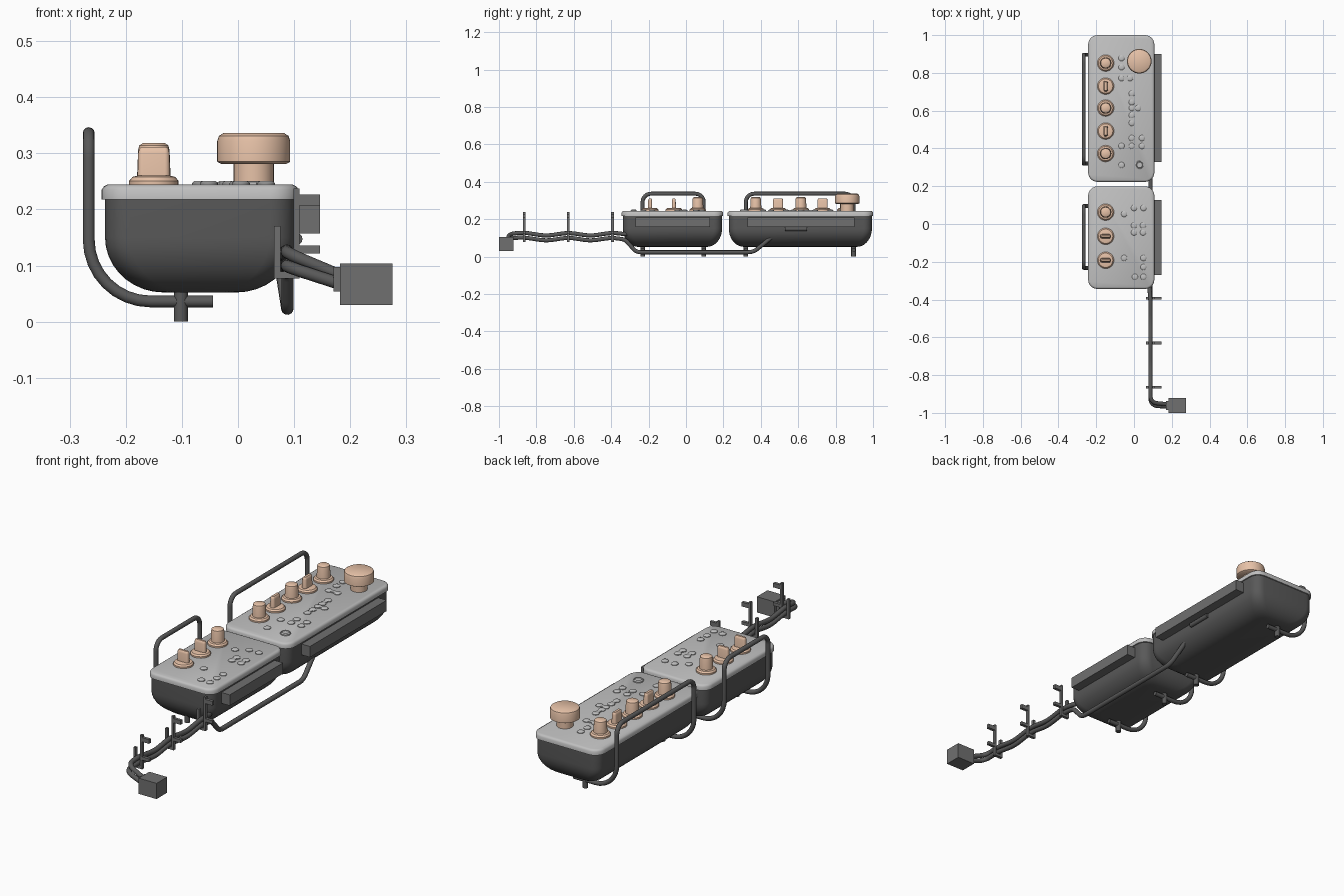
import bpy, bmesh, math
from mathutils import Vector

if "Cube" in bpy.data.objects:
    bpy.data.objects.remove(bpy.data.objects["Cube"])


def material(name, r, g, b):
    m = bpy.data.materials.new(name)
    m.diffuse_color = (r, g, b, 1)
    m.use_nodes = True
    m.node_tree.nodes["Principled BSDF"].inputs["Base Color"].default_value = m.diffuse_color
    return m


DARK = material("dark grey", 0.10, 0.10, 0.10)
MID = material("mid grey", 0.16, 0.16, 0.16)
LIGHT = material("light grey", 0.53, 0.53, 0.53)
TAN = material("tan", 0.80, 0.54, 0.39)


def finish(name, mesh, mat, smooth=True):
    ob = bpy.data.objects.new(name, mesh)
    bpy.context.collection.objects.link(ob)
    mesh.materials.clear()
    mesh.materials.append(mat)
    if smooth:
        bpy.ops.object.select_all(action='DESELECT')
        ob.select_set(True)
        bpy.context.view_layer.objects.active = ob
        bpy.ops.object.shade_smooth_by_angle(angle=math.radians(35))
    return ob


def loft(name, rings, mat):
    """Skin a list of equal-length point rings and cap both ends."""
    bm = bmesh.new()
    vs = [[bm.verts.new(p) for p in ring] for ring in rings]
    n = len(vs[0])
    for a, b in zip(vs, vs[1:]):
        for i in range(n):
            j = (i + 1) % n
            bm.faces.new((a[i], a[j], b[j], b[i]))
    bm.faces.new(vs[0][::-1])
    bm.faces.new(vs[-1])
    bmesh.ops.recalc_face_normals(bm, faces=bm.faces)
    me = bpy.data.meshes.new(name)
    bm.to_mesh(me)
    bm.free()
    return finish(name, me, mat)


def rounded_ring(x0, x1, y0, y1, z, r, seg=6):
    pts = []
    for k, (cx, cy) in enumerate([(x1 - r, y1 - r), (x0 + r, y1 - r), (x0 + r, y0 + r), (x1 - r, y0 + r)]):
        for i in range(seg + 1):
            a = math.pi / 2 * (k + i / seg)
            pts.append((cx + r * math.cos(a), cy + r * math.sin(a), z))
    return pts


def lathe(name, x, y, profile, mat, n=28):
    rings = [[(x + r * math.cos(2 * math.pi * i / n), y + r * math.sin(2 * math.pi * i / n), z)
              for i in range(n)] for r, z in profile]
    return loft(name, rings, mat)


def box(name, x0, x1, y0, y1, z0, z1, mat):
    rings = [[(x0, y0, z), (x1, y0, z), (x1, y1, z), (x0, y1, z)] for z in (z0, z1)]
    return loft(name, rings, mat)


def tube(name, pts, radius, mat):
    """Sweep a round tube along points (x, y, z, corner radius)."""
    P = [Vector(p[:3]) for p in pts]
    path = [P[0]]
    for i in range(1, len(P) - 1):
        u, v = (P[i - 1] - P[i]).normalized(), (P[i + 1] - P[i]).normalized()
        if (u + v).length < 0.01:
            path.append(P[i])
            continue
        half, r = u.angle(v) / 2, pts[i][3]
        t = r / math.tan(half)
        c = P[i] + (u + v).normalized() * r / math.sin(half)
        a, b = (P[i] + u * t - c).normalized(), (P[i] + v * t - c).normalized()
        path += [c + a.slerp(b, k / 8).normalized() * r for k in range(9)]
    path.append(P[-1])
    cu = bpy.data.curves.new(name, 'CURVE')
    cu.dimensions = '3D'
    cu.bevel_depth = radius
    cu.bevel_resolution = 4
    cu.use_fill_caps = True
    sp = cu.splines.new('POLY')
    sp.points.add(len(path) - 1)
    for q, p in zip(sp.points, path):
        q.co = (*p, 1)
    tmp = bpy.data.objects.new("tmp", cu)
    bpy.context.collection.objects.link(tmp)
    bpy.context.view_layer.update()
    me = bpy.data.meshes.new_from_object(tmp.evaluated_get(bpy.context.evaluated_depsgraph_get()))
    bpy.data.objects.remove(tmp)
    return finish(name, me, mat)


TOP = 0.244  # height of the panel surface


def housing(tag, y0, y1, rail, handle):
    # tub with rounded underside
    rings = [rounded_ring(-0.237, 0.102, y0 + .006, y1 - .006, 0.222, 0.045)]
    for i in range(10):
        a = math.pi / 2 * i / 9
        dx, dy = 0.105 * (1 - math.cos(a)), 0.08 * (1 - math.cos(a))
        rings.append(rounded_ring(-0.237 + dx, 0.102 - dx, y0 + .006 + dy, y1 - .006 - dy,
                                  0.15 - 0.098 * math.sin(a), 0.045))
    loft(tag + "_tub", rings, DARK)
    # top panel with softened edge
    loft(tag + "_panel", [rounded_ring(-0.243 + d, 0.108 - d, y0 + d, y1 - d, z, 0.05 - d)
                          for d, z in ((0, 0.218), (0, 0.235), (0.004, 0.241), (0.01, TOP))], LIGHT)
    # side rail
    box(tag + "_side_rail", 0.095, 0.146, *rail, 0.157, 0.208, MID)
    # handle and feet
    a, b = handle
    tube(tag + "_handle", [(-0.045, a, .036), (-.266, a, .036, .11), (-.266, a, .336, .045),
                           (-.266, b, .336, .045), (-.266, b, .036, .11), (-.045, b, .036)], 0.0105, DARK)
    for y in handle:
        lathe(tag + "_foot", -0.102, y, [(0.0125, 0), (0.0125, 0.06)], DARK, 16)


housing("rear", 0.223, 1.0, (0.328, 0.9), (0.32, 0.896))
housing("front", -0.344, 0.199, (-0.27, 0.127), (-0.232, 0.095))


# knobs: round posts and bar grips on flared bases
def knob(y, grip=None):
    x = -0.15
    lathe("knob_base", x, y, [(0.044, TOP), (0.044, 0.251), (0.038, 0.258), (0.03, 0.260)], TAN)
    if grip is None:
        lathe("round_knob", x, y, [(0.030, 0.255), (0.028, 0.306), (0.026, 0.314), (0.020, 0.318)], TAN)
    else:
        w, l = grip
        loft("bar_knob", [rounded_ring(x - w + d, x + w - d, y - l + d, y + l - d, z, 0.0095 - d)
                          for d, z in ((0, 0.255), (0.001, 0.300), (0.003, 0.308), (0.006, 0.311))], TAN)


for y in (0.852, 0.614, 0.373, 0.063):
    knob(y)
for y in (0.73, 0.492):
    knob(y, (0.012, 0.028))
for y in (-0.065, -0.192):
    knob(y, (0.029, 0.011))

# large dial
lathe("dial_stem", 0.028, 0.862, [(0.036, TOP), (0.036, 0.285)], TAN)
lathe("dial", 0.028, 0.862, [(0.058, 0.281), (0.065, 0.285), (0.065, 0.322), (0.062, 0.331), (0.054, 0.336)], TAN, 40)


# low domed buttons
def button(x, y, r=0.016):
    lathe("button", x, y, [(r, TOP - .002), (r, 0.247), (r * .8, 0.250), (r * .4, 0.251)], LIGHT, 18)


for x, y in [(-.066, .878), (-.066, .83), (-.012, .455), (.042, .455), (-.066, .413), (-.012, .413), (.042, .413),
             (-.066, .312), (0, .085), (.05, .085), (-.052, .053), (-.052, -.18), (.05, -.18),
             (.05, -.228), (.005, -.28), (.05, -.28)]:
    button(x, y)
lathe("ringed_button", 0.03, 0.312, [(0.023, TOP - .002), (0.023, 0.249), (0.019, 0.251), (0.017, 0.248),
                                     (0.014, 0.251)], LIGHT)

# paired buttons joined by a narrow link
for x0, y0, x1, y1 in [(-.066, .772, -.021, .772), (-.012, .69, -.012, .645), (-.012, .614, .022, .614),
                       (-.012, .575, -.012, .535), (0, -.008, 0, -.045), (.048, -.008, .048, -.045)]:
    button(x0, y0)
    button(x1, y1)
    w = 0.009
    box("button_link", x0 - w * (x0 == x1), x1 + w * (x0 == x1),
        min(y0, y1) - w * (y0 == y1), max(y0, y1) + w * (y0 == y1), TOP - .002, 0.249, LIGHT)

# side grip on the rear tub
tube("side_grip", [(0.104, 0.53, 0.147), (0.104, 0.648, 0.147)], 0.011, DARK)

# cable hangers
for y in (-0.865, -0.63, -0.393):
    a, b = y - 0.007, y + 0.007
    box("hanger_post", 0.099, 0.110, a, b, 0.077, 0.237, MID)
    box("hanger_prong", 0.064, 0.076, a, b, 0.077, 0.170, MID)
    box("hanger_floor", 0.070, 0.105, a, b, 0.077, 0.089, MID)
    box("hanger_upper_arm", 0.105, 0.146, a, b, 0.207, 0.227, MID)
    box("hanger_lower_arm", 0.105, 0.146, a, b, 0.121, 0.136, MID)

# connector block
box("connector", 0.182, 0.275, -1.0, -0.921, 0.03, 0.104, MID)
box("connector_neck", 0.170, 0.185, -0.985, -0.936, 0.054, 0.097, MID)


# two cables sagging between the hangers
def sagging(z):
    return [(0.087, -0.865 + 0.118 * i, z - 0.018 * (i % 2), 0.25) for i in range(5)]


tube("upper_cable", [(0.18, -0.955, 0.083), (0.087, -0.945, 0.122, 0.04)] + sagging(0.128)
     + [(0.08, -0.33, 0.12, 0.05), (0.05, -0.26, 0.12)], 0.011, DARK)
tube("lower_cable", [(0.18, -0.968, 0.068), (0.087, -0.96, 0.098, 0.04)] + sagging(0.102)
     + [(0.088, -0.325, 0.09, 0.05), (0.088, -0.265, 0.023, 0.05), (0.088, 0.36, 0.023, 0.08),
        (0.075, 0.46, 0.105)], 0.011, DARK)
